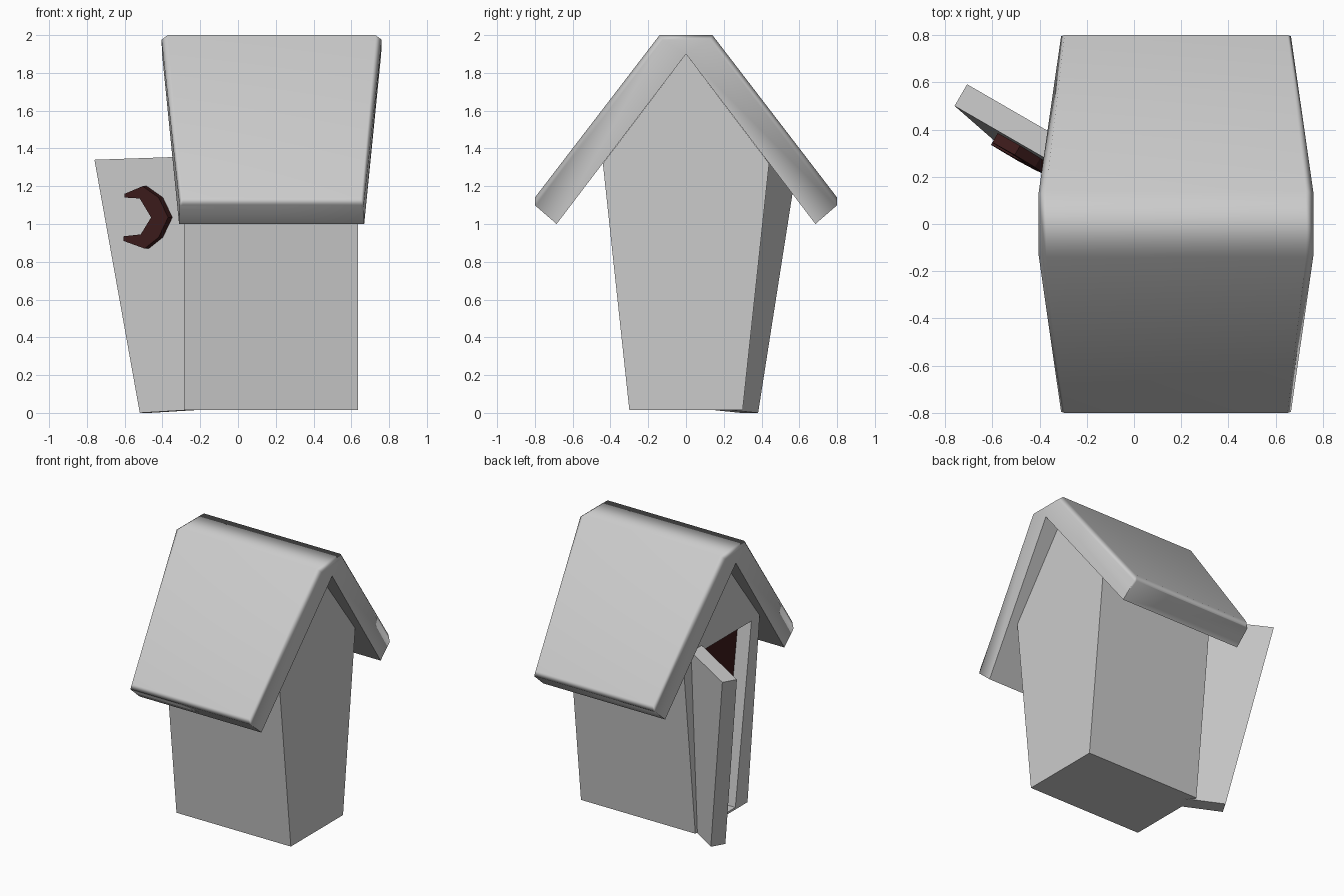
import bpy, bmesh
from mathutils import Vector

if "Cube" in bpy.data.objects:
    bpy.data.objects.remove(bpy.data.objects["Cube"])

def finish(bm, name):
    bmesh.ops.recalc_face_normals(bm, faces=bm.faces)
    me = bpy.data.meshes.new(name)
    bm.to_mesh(me)
    bm.free()
    ob = bpy.data.objects.new(name, me)
    bpy.context.collection.objects.link(ob)
    return ob

def prism(name, outline, depth):
    """Close a planar outline and sweep it along a vector."""
    bm = bmesh.new()
    face = bm.faces.new([bm.verts.new(p) for p in outline])
    ext = bmesh.ops.extrude_face_region(bm, geom=[face])
    moved = [v for v in ext["geom"] if isinstance(v, bmesh.types.BMVert)]
    bmesh.ops.translate(bm, verts=moved, vec=depth)
    return finish(bm, name)

def mirrored(half):
    return half + [(-y, z) for y, z in reversed(half) if y > 0]

dark = bpy.data.materials.new("dark_brown")
dark.diffuse_color = (0.045, 0.011, 0.011, 1)
dark.use_nodes = True
dark.node_tree.nodes["Principled BSDF"].inputs["Base Color"].default_value = dark.diffuse_color

# Tapered shed body, gables facing left and right
left, right = -0.285, 0.635
gable = mirrored([(0.30, 0.015), (0.44, 1.32), (0, 1.9)])
# apex sits between the two mirrored halves
body = prism("shed_body", [(left, y, z) for y, z in gable], (right - left, 0, 0))

# Doorway recess with a dark back panel
doorway = [(0.16, 0.03), (0.345, 1.315), (-0.345, 1.315), (-0.16, 0.03)]
cutter = prism("doorway_cutter", [(left - 0.1, y, z) for y, z in doorway], (0.21, 0, 0))
cutter.hide_render = True
cutter.hide_set(True)
cut = body.modifiers.new("doorway", 'BOOLEAN')
cut.object = cutter
cut.operation = 'DIFFERENCE'
cut.solver = 'EXACT'
panel = prism("dark_interior", [(left + 0.105, y, z) for y, z in doorway], (0.01, 0, 0))
panel.data.materials.append(dark)

# Open door, wider at the top
normal = Vector((0.5, 0.866, 0))
inside = [(-0.52, 0.29, 0.0), (-0.27, 0.145, 0.015), (-0.27, 0.217, 1.357), (-0.76, 0.50, 1.34)]
prism("door", inside, normal * 0.106)

# Crescent moon raised on the door
crescent = [(-0.60, 1.16), (-0.505, 1.20), (-0.42, 1.14), (-0.37, 1.035), (-0.42, 0.93),
            (-0.495, 0.87), (-0.605, 0.91), (-0.605, 0.935), (-0.515, 0.945),
            (-0.46, 1.035), (-0.52, 1.135), (-0.60, 1.14)]
def on_door(x, z):
    return Vector((x, 0.50 - 0.577 * (x + 0.76) - 0.053 * (1.34 - z) - 0.053, z))
moon = prism("moon", [on_door(x, z) for x, z in crescent], normal * 0.08)
moon.data.materials.append(dark)

# Roof: sections across x, each as underside, side and bevelled top (half width, y, z)
eave = [(0.49, 0.685, 1.0), (0.487, 0.795, 1.095), (0.47, 0.80, 1.10)]
lip = [eave[0], eave[1], (0.472, 0.80, 1.14)]
ridge = [(0.58, 0, 1.9), (0.583, 0.125, 1.975), (0.55, 0.14, 2.0)]
stations = [(eave, 1), (lip, 1), (ridge, 1), (ridge, -1), (lip, -1), (eave, -1)]
bm = bmesh.new()
rings = []
for pts, side in stations:
    ring = [(-h, y, z) for h, y, z in pts] + [(h, y, z) for h, y, z in reversed(pts)]
    rings.append([bm.verts.new((0.178 + x, y * side, z)) for x, y, z in ring])
for a, b in zip(rings, rings[1:]):
    for i in range(6):
        j = (i + 1) % 6
        bm.faces.new((a[i], a[j], b[j], b[i]))
for r in (rings[0], rings[-1]):
    bm.faces.new(r)
bmesh.ops.remove_doubles(bm, verts=bm.verts, dist=0.0005)
roof = finish(bm, "roof")
bpy.ops.object.select_all(action='DESELECT')
roof.select_set(True)
bpy.context.view_layer.objects.active = roof
bpy.ops.object.shade_smooth_by_angle(angle=1.05)
weighted = roof.modifiers.new("weighted_normals", 'WEIGHTED_NORMAL')
weighted.keep_sharp = True
